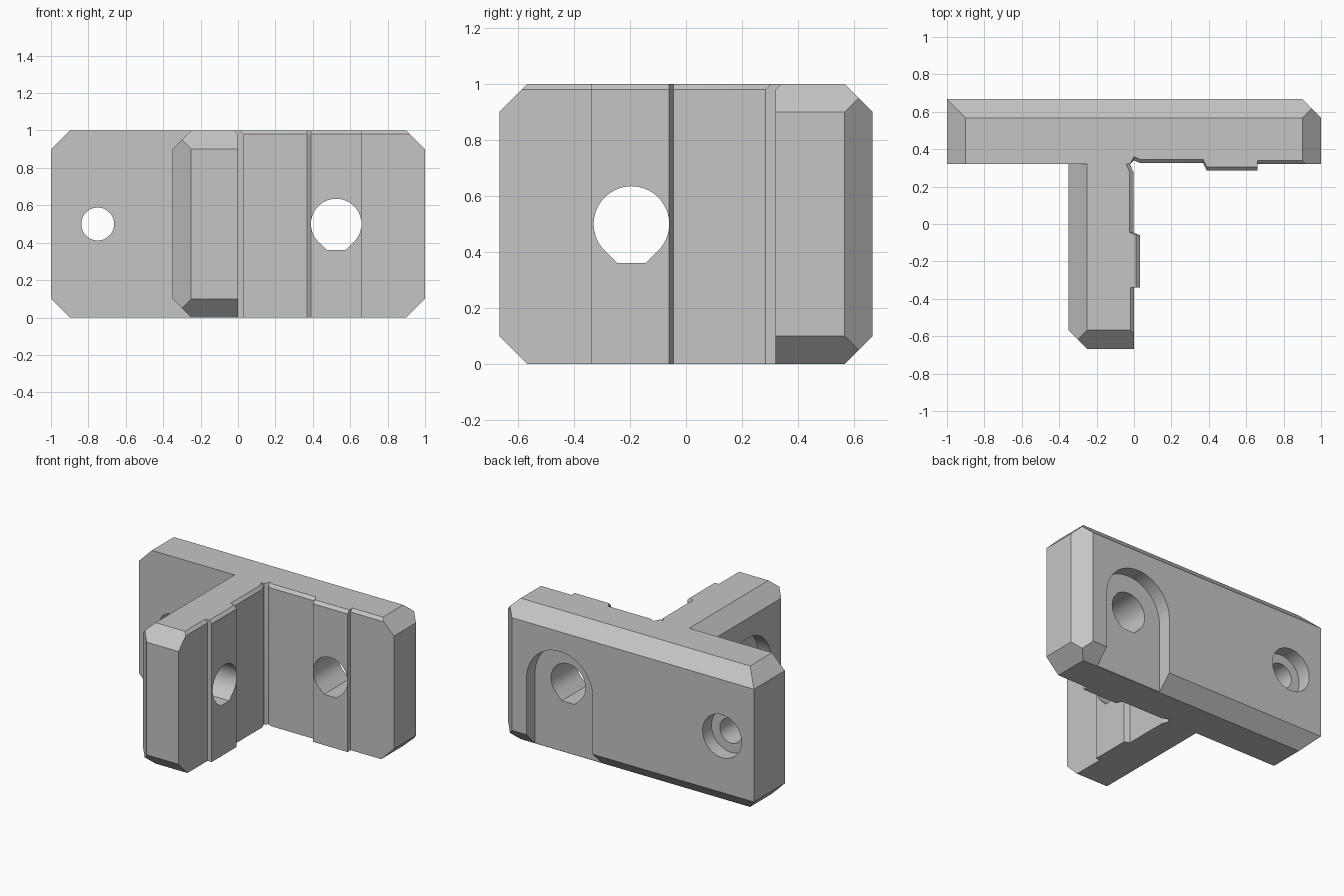
import bpy, bmesh
from math import sin, cos, radians
from mathutils import Vector

cube = bpy.data.objects.get("Cube")
if cube:
    bpy.data.objects.remove(cube, do_unlink=True)

grey = bpy.data.materials.new("plain_grey")
grey.use_nodes = True
COLOUR = (0.56, 0.56, 0.56, 1)
grey.diffuse_color = COLOUR
for node in grey.node_tree.nodes:
    if node.type == 'BSDF_PRINCIPLED':
        node.inputs["Base Color"].default_value = COLOUR

BACK, LEFT, C = 0.667, -0.35, 0.1   # outer faces and chamfer size
HOLE_X, HOLE_Y, MID = 0.525, -0.195, 0.5


def finish(name, bm):
    bmesh.ops.recalc_face_normals(bm, faces=bm.faces)
    mesh = bpy.data.meshes.new(name)
    bm.to_mesh(mesh)
    bm.free()
    mesh.materials.append(grey)
    obj = bpy.data.objects.new(name, mesh)
    bpy.context.collection.objects.link(obj)
    return obj


def loft(rings):
    """Solid through matching closed rings of points."""
    bm = bmesh.new()
    loops = [[bm.verts.new(p) for p in ring] for ring in rings]
    n = len(loops[0])
    bm.faces.new(loops[0])
    bm.faces.new(loops[-1])
    for a, b in zip(loops, loops[1:]):
        for i in range(n):
            j = (i + 1) % n
            bm.faces.new((a[i], a[j], b[j], b[i]))
    return bm


def arm(name, seat, rest, shift, cuts):
    """Upright arm: seat points get a small top bevel, cuts chamfer the outside."""
    dx, dy = shift
    plan = seat + rest
    top = [(x + dx, y + dy) for x, y in seat] + rest
    bm = loft([[(x, y, 0) for x, y in plan],
               [(x, y, 0.98) for x, y in plan],
               [(x, y, 1) for x, y in top]])
    bmesh.ops.recalc_face_normals(bm, faces=bm.faces)
    for point, normal in cuts:
        res = bmesh.ops.bisect_plane(
            bm, geom=bm.verts[:] + bm.edges[:] + bm.faces[:], dist=1e-5,
            plane_co=point, plane_no=Vector(normal).normalized(), clear_outer=True)
        edges = [e for e in res["geom_cut"] if isinstance(e, bmesh.types.BMEdge)]
        bmesh.ops.edgeloop_fill(bm, edges=edges)
    return finish(name, bm)


def boolean(target, other, operation):
    mod = target.modifiers.new("join", 'BOOLEAN')
    mod.operation, mod.solver, mod.object = operation, 'EXACT', other
    bpy.context.view_layer.objects.active = target
    bpy.ops.object.modifier_apply(modifier=mod.name)
    bpy.data.objects.remove(other, do_unlink=True)


def arc(radius, start, end, steps=40):
    angles = [radians(start + (end - start) * i / steps) for i in range(steps + 1)]
    return [(radius * cos(a), radius * sin(a)) for a in angles]


def cut(target, outline, axis, centre, near, far):
    """Cut a sideways prism along x or y through the target."""
    def place(u, v, depth):
        return (depth, centre + u, MID + v) if axis == 'x' else (centre + u, depth, MID + v)
    tool = finish("cutter", loft([[place(u, v, d) for u, v in outline] for d in (near, far)]))
    tool.hide_render = True
    boolean(target, tool, 'DIFFERENCE')


# Long back plate with a stepped inner seat
plate_cuts = [((0.9, BACK, 0), (1, 1, 0))]
for z, s in ((0, -1), (1, 1)):
    plate_cuts += [((0.9, 0, z), (1, 0, s)), ((-0.9, 0, z), (-1, 0, s)),
                   ((0, BACK - C, z), (0, 1, s))]
bracket = arm(
    "t_bracket",
    [(0, 0.34), (0.035, 0.325), (0.37, 0.325), (0.39, 0.285), (0.66, 0.285),
     (0.66, 0.32), (1, 0.32)],
    [(1, BACK), (-1, BACK), (-1, 0.32), (-0.02, 0.32)],
    (0, 0.02), plate_cuts)

# Rib standing forward from the plate
rib_cuts = [((LEFT + C, -BACK, 0), (-1, -1, 0))]
for z, s in ((0, -1), (1, 1)):
    rib_cuts += [((LEFT + C, 0, z), (-1, 0, s)), ((0, -BACK + C, z), (0, -1, s))]
rib = arm(
    "rib",
    [(-0.022, 0.45), (-0.022, 0.32), (-0.004, 0.28), (-0.004, -0.045), (0.032, -0.06),
     (0.032, -0.34), (0, -0.34), (0, -BACK)],
    [(LEFT, -BACK), (LEFT, 0.45)],
    (-0.02, 0), rib_cuts)
boolean(bracket, rib, 'UNION')

# Flat-bottomed bolt holes with U-shaped recesses on the outer faces
bolt = arc(0.135, -45, 225) + [(-0.05, -0.14), (0.05, -0.14)]
recess = arc(0.26, 0, 180) + [(-0.26, -0.7), (0.26, -0.7)]
cut(bracket, bolt, 'y', HOLE_X, 0.1, 0.9)
cut(bracket, recess, 'y', HOLE_X, BACK - C + 0.003, 0.9)
cut(bracket, bolt, 'x', HOLE_Y, -0.6, 0.2)
cut(bracket, recess, 'x', HOLE_Y, -0.6, LEFT + C - 0.003)

# Counterbored screw hole at the plain end
cut(bracket, arc(0.088, 0, 350, 35), 'y', -0.75, 0.1, 0.9)
cut(bracket, arc(0.153, 0, 350, 35), 'y', -0.75, BACK - C, 0.9)

bpy.ops.object.select_all(action='DESELECT')
bracket.select_set(True)
bpy.context.view_layer.objects.active = bracket
bpy.ops.object.shade_smooth_by_angle(angle=radians(20))
